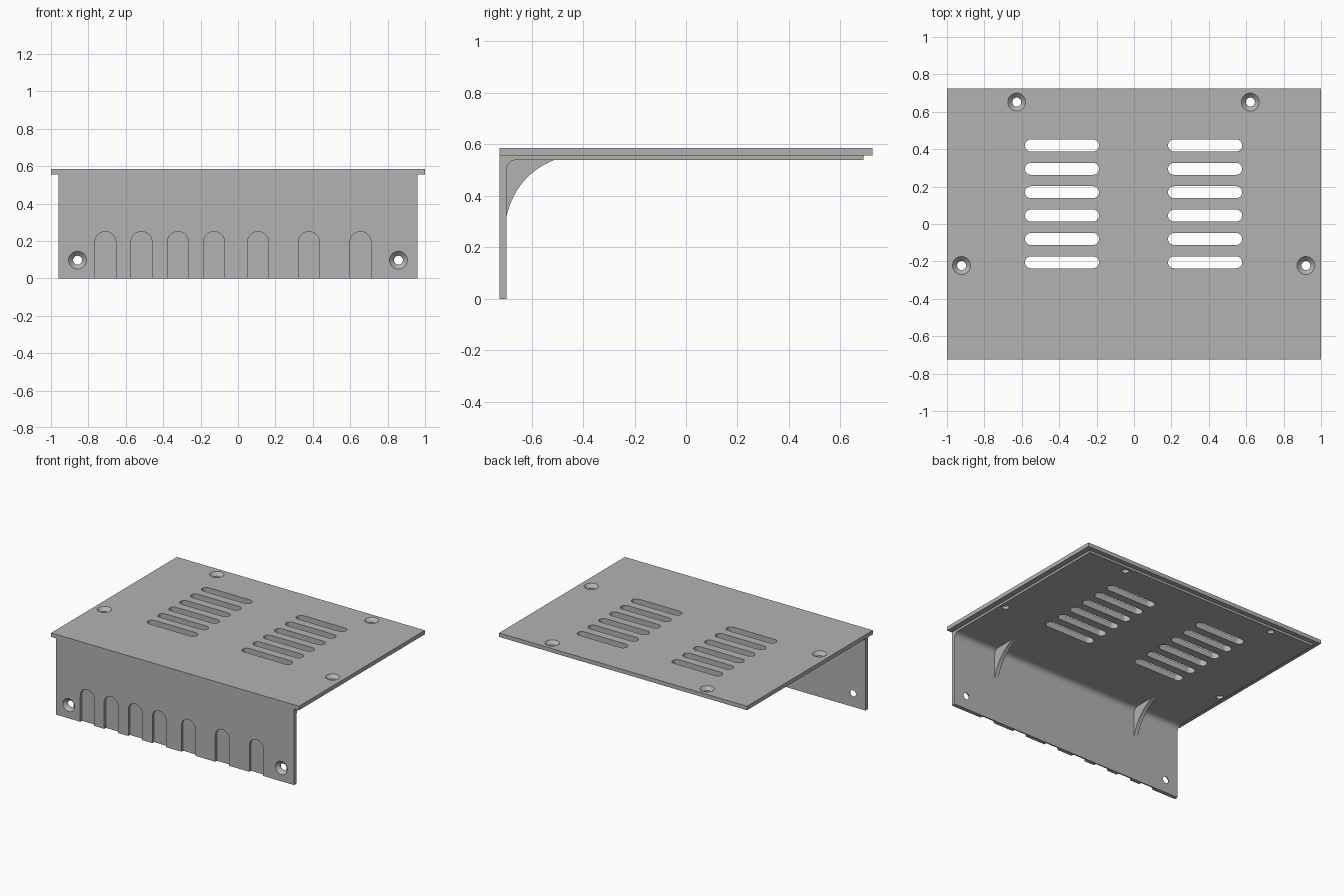
import bpy
import bmesh
from math import pi, sin, cos, radians
from mathutils import Matrix, Vector

cube = bpy.data.objects.get("Cube")
if cube:
    bpy.data.objects.remove(cube, do_unlink=True)

# Overall dimensions
FRONT, BACK = -0.725, 0.725
INNER = -0.697          # rear face of the front wall
TOP, RIM, UNDER = 0.585, 0.556, 0.54
HALF = 0.96             # half width of wall and underside step

grey = bpy.data.materials.new("painted grey metal")
grey.use_nodes = True
colour = (0.45, 0.45, 0.45, 1)
grey.diffuse_color = colour
grey.node_tree.nodes["Principled BSDF"].inputs["Base Color"].default_value = colour


def add_prism(bm, outline, extrusion):
    """Closed solid from a planar outline swept along a vector."""
    face = bm.faces.new([bm.verts.new(p) for p in outline])
    grown = bmesh.ops.extrude_face_region(bm, geom=[face])["geom"]
    moved = [g for g in grown if isinstance(g, bmesh.types.BMVert)]
    bmesh.ops.translate(bm, verts=moved, vec=extrusion)


def finish(bm, name):
    bmesh.ops.recalc_face_normals(bm, faces=bm.faces[:])
    mesh = bpy.data.meshes.new(name)
    bm.to_mesh(mesh)
    bm.free()
    mesh.materials.append(grey)
    obj = bpy.data.objects.new(name, mesh)
    bpy.context.collection.objects.link(obj)
    return obj


def boolean(target, tool, operation):
    """Apply a boolean and remove the tool."""
    mod = target.modifiers.new(operation, 'BOOLEAN')
    mod.operation, mod.solver, mod.object = operation, 'EXACT', tool
    bpy.context.view_layer.objects.active = target
    bpy.ops.object.modifier_apply(modifier=mod.name)
    bpy.data.objects.remove(tool, do_unlink=True)


def arc(cx, cy, r, start, end, n=12):
    steps = [start + (end - start) * i / n for i in range(n + 1)]
    return [(cx + r * cos(a), cy + r * sin(a)) for a in steps]


def add_countersink(bm, matrix):
    """Screw hole with a conical seat, axis along local z, seat opening at z = 0."""
    profile = [(0.052, 0.004), (0.024, -0.024), (0.024, -0.08)]
    n = 32
    rings = [[bm.verts.new(matrix @ Vector((r * cos(2 * pi * i / n), r * sin(2 * pi * i / n), z)))
              for i in range(n)] for r, z in profile]
    for a, b in zip(rings, rings[1:]):
        for i in range(n):
            j = (i + 1) % n
            bm.faces.new((a[i], a[j], b[j], b[i]))
    bm.faces.new(rings[0])
    bm.faces.new(rings[-1])


# Bent panel: front wall and stepped underside with a rounded inner corner
R = 0.04
profile = [(FRONT, 0), (INNER, 0)]
profile += arc(INNER + R, UNDER - R, R, pi, pi / 2, 8)
profile += [(0.69, UNDER), (0.69, 0.57), (FRONT, 0.57)]
bm = bmesh.new()
add_prism(bm, [(-HALF, y, z) for y, z in profile], (2 * HALF, 0, 0))
panel = finish(bm, "vented_cover")

# Top plate overhanging the step
bm = bmesh.new()
add_prism(bm, [(-1, FRONT, RIM), (1, FRONT, RIM), (1, BACK, RIM), (-1, BACK, RIM)],
          (0, 0, TOP - RIM))
boolean(panel, finish(bm, "top_plate"), 'UNION')

# Cutters: two columns of rounded vent slots
bm = bmesh.new()
slot_r, reach = 0.032, 0.166
for column in (-0.385, 0.38):
    for row in range(6):
        y = 0.42 - 0.125 * row
        outline = (arc(column + reach, y, slot_r, -pi / 2, pi / 2)
                   + arc(column - reach, y, slot_r, pi / 2, 3 * pi / 2))
        add_prism(bm, [(px, py, 0.5) for px, py in outline], (0, 0, 0.2))

# Cutters: arched cable recesses in the front wall
for x in (-0.709, -0.516, -0.321, -0.128, 0.107, 0.38, 0.655):
    outline = [(x - 0.056, -0.05), (x + 0.056, -0.05)] + arc(x, 0.194, 0.056, 0, pi, 16)
    add_prism(bm, [(px, -0.8, pz) for px, pz in outline], (0, 0.094, 0))

# Cutters: countersunk screw holes in the top and the front
for x, y in ((-0.627, 0.652), (0.622, 0.652), (-0.922, -0.222), (0.919, -0.222)):
    add_countersink(bm, Matrix.Translation((x, y, TOP)))
for x in (-0.858, 0.858):
    add_countersink(bm, Matrix.Translation((x, FRONT, 0.097)) @ Matrix.Rotation(pi / 2, 4, 'X'))
boolean(panel, finish(bm, "cutters"), 'DIFFERENCE')

# Curved gussets bracing the inner corner
low, pull, high = Vector((INNER, 0.32)), Vector((-0.66, 0.48)), Vector((-0.51, UNDER))
curve = [low * (1 - t) ** 2 + pull * 2 * t * (1 - t) + high * t * t
         for t in (i / 16 for i in range(17))]
outline = [(INNER - 0.005, 0.32)] + [tuple(p) for p in curve]
outline += [(-0.51, UNDER + 0.005), (INNER - 0.005, UNDER + 0.005)]
parts = [panel]
for side, x in (("left", 0.6), ("right", -0.6)):
    bm = bmesh.new()
    add_prism(bm, [(x - 0.015, y, z) for y, z in outline], (0.03, 0, 0))
    parts.append(finish(bm, side + "_gusset"))

# Smooth the rounded surfaces, keep the edges crisp
for obj in parts:
    bpy.ops.object.select_all(action='DESELECT')
    obj.select_set(True)
    bpy.context.view_layer.objects.active = obj
    bpy.ops.object.shade_smooth_by_angle(angle=radians(30))
    weighted = obj.modifiers.new("Weighted normals", 'WEIGHTED_NORMAL')
    weighted.keep_sharp = True
